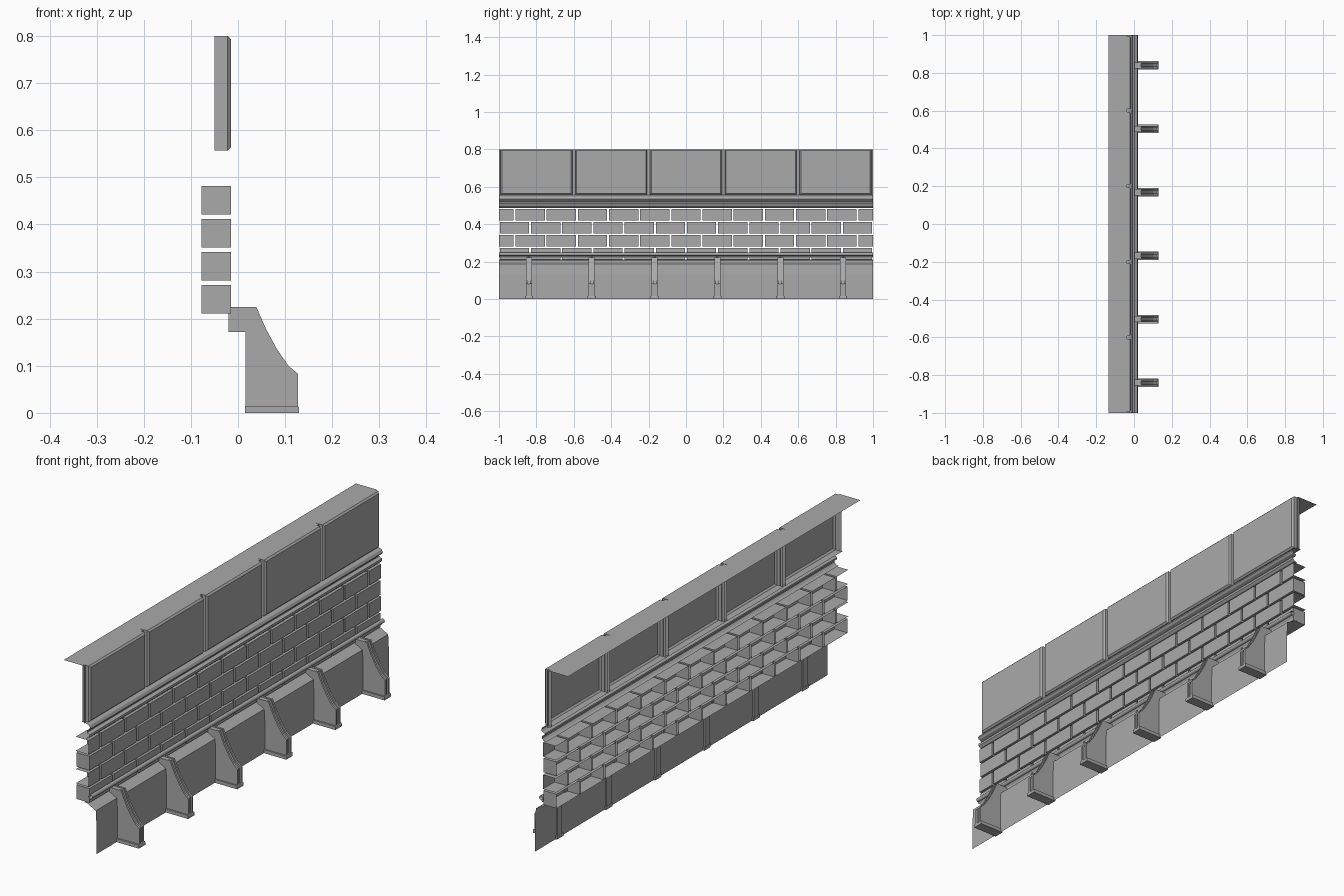
import bpy
import bmesh

cube = bpy.data.objects.get("Cube")
if cube:
    bpy.data.objects.remove(cube, do_unlink=True)

stone = bpy.data.materials.new("grey stone")
stone.use_nodes = True
GREY = (0.4, 0.4, 0.4, 1)
stone.diffuse_color = GREY
stone.node_tree.nodes["Principled BSDF"].inputs["Base Color"].default_value = GREY


def finish(name, bm):
    mesh = bpy.data.meshes.new(name)
    bm.to_mesh(mesh)
    bm.free()
    mesh.materials.append(stone)
    obj = bpy.data.objects.new(name, mesh)
    bpy.context.collection.objects.link(obj)
    return obj


def sweep(bm, path, y0, y1, closed=False):
    """Extrude an x-z path along y; a closed path also gets end caps."""
    near = [bm.verts.new((x, y0, z)) for x, z in path]
    far = [bm.verts.new((x, y1, z)) for x, z in path]
    n = len(path)
    for i in range(n if closed else n - 1):
        j = (i + 1) % n
        bm.faces.new((near[i], far[i], far[j], near[j]))
    if closed:
        bm.faces.new(near)
        bm.faces.new(far[::-1])
        bmesh.ops.recalc_face_normals(bm, faces=bm.faces)


def shell(bm, x0, x1, y0, y1, z0, z1, inset=0.0, ends=(True, True)):
    """Block that is open at the back, its front optionally tapered."""
    def ring(x, d):
        return [bm.verts.new((x, y, z)) for y, z in
                ((y0 + d, z0 + d), (y1 - d, z0 + d), (y1 - d, z1 - d), (y0 + d, z1 - d))]
    rings = [ring(x0, 0)]
    if inset:
        rings.append(ring(x1 - inset, 0))
    rings.append(ring(x1, inset))
    for a, b in zip(rings, rings[1:]):
        for i in range(4):
            if (i == 3 and not ends[0]) or (i == 1 and not ends[1]):
                continue
            j = (i + 1) % 4
            bm.faces.new((a[i], a[j], b[j], b[i]))
    bm.faces.new(rings[-1])


# Parapet panels
bm = bmesh.new()
for i in range(5):
    mid = -0.8 + 0.4 * i
    shell(bm, -0.05, -0.015, mid - 0.192, mid + 0.192, 0.557, 0.8, inset=0.007)
finish("parapet_panels", bm)

# Strips filling the gaps between panels
bm = bmesh.new()
for i in range(6):
    mid = -1 + 0.4 * i
    sweep(bm, [(-0.037, 0.55), (-0.037, 0.8)], max(mid - 0.01, -1), min(mid + 0.01, 1))
finish("panel_gap_strips", bm)

# Flat coping behind the panels
bm = bmesh.new()
sweep(bm, [(-0.037, 0.799), (-0.135, 0.799)], -1, 1)
finish("coping", bm)

# Moulded cornice under the panels
bm = bmesh.new()
sweep(bm, [(-0.03, 0.487), (-0.018, 0.49), (-0.01, 0.498), (-0.01, 0.508),
           (-0.024, 0.514), (-0.024, 0.522), (-0.012, 0.527), (-0.006, 0.535),
           (-0.012, 0.546), (-0.03, 0.555), (-0.05, 0.555)], -1, 1)
finish("cornice", bm)

# Four staggered brick courses
PITCH = 1 / 6
GAP = 0.005
bm = bmesh.new()
for row in range(4):
    z0 = 0.211 + 0.07 * row
    shift = PITCH / 2 * (row % 2)
    for k in range(13):
        a = -1 + k * PITCH - shift
        b = a + PITCH
        if a > 0.99:
            continue
        shell(bm, -0.077, -0.015, max(a + GAP, -1), min(b - GAP, 1), z0, z0 + 0.061,
              ends=(a >= -1.01, b <= 1.01))
finish("brick_courses", bm)

# Handrail tube along the foot of the bricks with its fillet
bpy.ops.mesh.primitive_cylinder_add(vertices=12, radius=0.009, depth=2, end_fill_type='NOTHING',
                                    location=(-0.006, 0, 0.24), rotation=(1.570796, 0, 0))
rail = bpy.context.object
rail.name = "round_moulding"
rail.data.materials.append(stone)
bpy.ops.object.shade_smooth_by_angle()
bm = bmesh.new()
sweep(bm, [(-0.012, 0.222), (-0.007, 0.231)], -1, 1)
finish("moulding_fillet", bm)

# Thin base wall leaning back to the bricks
bm = bmesh.new()
sweep(bm, [(0.022, 0), (0.022, 0.133), (0.019, 0.187), (-0.02, 0.208), (-0.035, 0.21)], -1, 1)
finish("base_wall", bm)

# Buttresses: two cheeks, a recessed core and a foot
CHEEK = [(-0.02, 0.172), (-0.02, 0.225), (0.039, 0.225), (0.06, 0.177), (0.083, 0.135),
         (0.107, 0.1), (0.127, 0.083), (0.127, 0), (0.016, 0), (0.016, 0.172)]
CORE = [(-0.02, 0.172), (-0.02, 0.224), (0.036, 0.222), (0.056, 0.172), (0.079, 0.13),
        (0.103, 0.095), (0.12, 0.08), (0.12, 0), (0.016, 0), (0.016, 0.172)]
FOOT = [(0.015, 0), (0.129, 0), (0.129, 0.012), (0.127, 0.015), (0.015, 0.015)]
for i in range(6):
    mid = -0.84 + 0.336 * i
    bm = bmesh.new()
    sweep(bm, CHEEK, mid - 0.016, mid - 0.007, True)
    sweep(bm, CHEEK, mid + 0.007, mid + 0.016, True)
    sweep(bm, CORE, mid - 0.007, mid + 0.007, True)
    sweep(bm, FOOT, mid - 0.022, mid + 0.022, True)
    finish(f"buttress_{i + 1}", bm)
